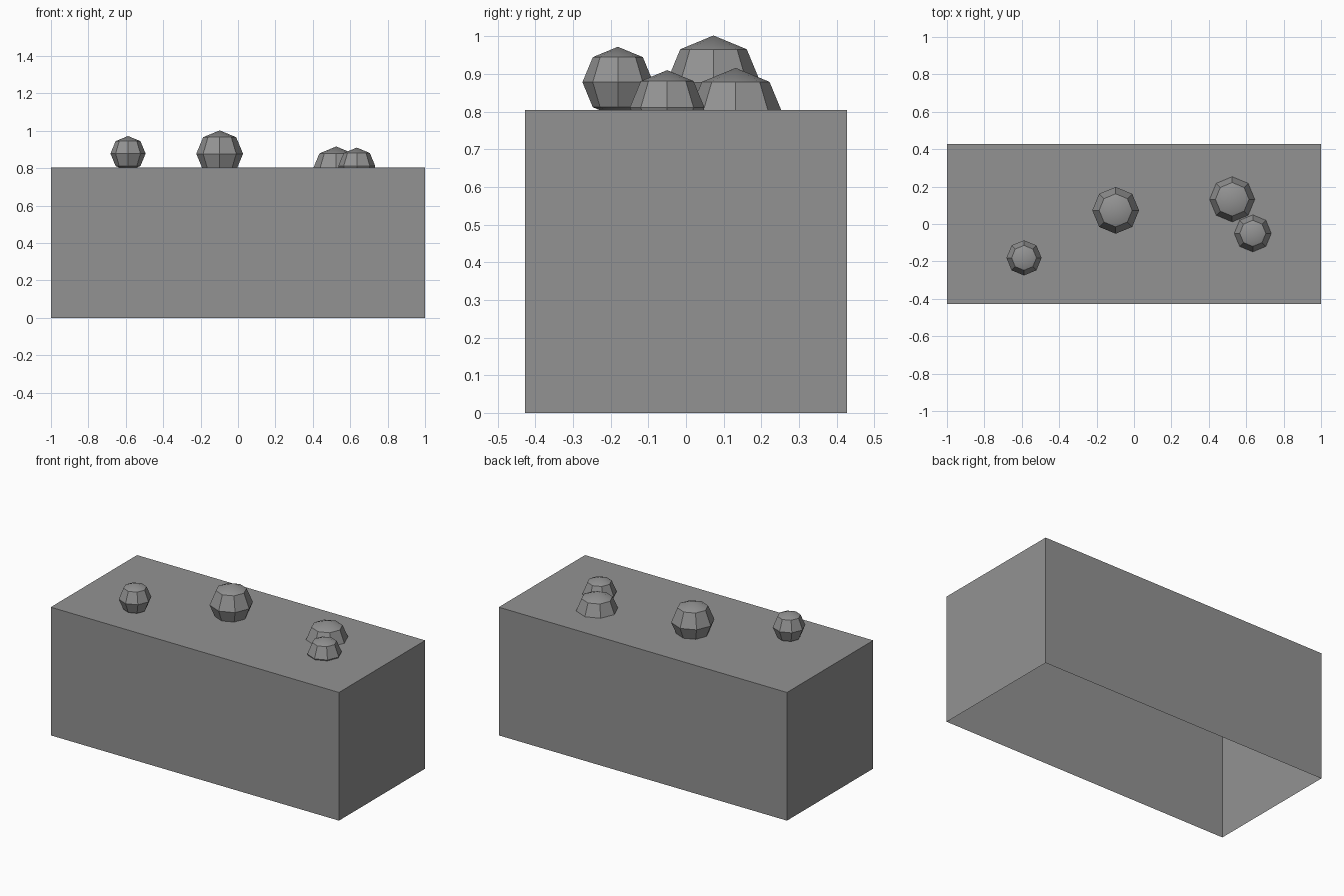
import bpy
import bmesh
import math

cube = bpy.data.objects.get("Cube")
if cube:
    bpy.data.objects.remove(cube, do_unlink=True)

# Single grey material
grey = bpy.data.materials.new("plain_grey")
grey.use_nodes = True
colour = (0.29, 0.29, 0.29, 1)
grey.diffuse_color = colour
grey.node_tree.nodes["Principled BSDF"].inputs["Base Color"].default_value = colour

LENGTH, DEPTH, HEIGHT = 2.0, 0.855, 0.804


def finish(name, bm, location):
    mesh = bpy.data.meshes.new(name)
    bm.to_mesh(mesh)
    bm.free()
    mesh.materials.append(grey)
    obj = bpy.data.objects.new(name, mesh)
    obj.location = location
    bpy.context.collection.objects.link(obj)
    return obj


# Block: thin shell, open underneath
bm = bmesh.new()
bmesh.ops.create_cube(bm, size=1)
bmesh.ops.scale(bm, vec=(LENGTH, DEPTH, HEIGHT), verts=bm.verts)
bottom = [f for f in bm.faces if f.normal.z < -0.5]
bmesh.ops.delete(bm, geom=bottom, context="FACES_ONLY")
finish("block", bm, (0, 0, HEIGHT / 2))

# Faceted balls, partly sunk into the top of the block
balls = {
    "small_ball": (-0.588, -0.181, 0.878, 0.094),
    "large_ball": (-0.098, 0.073, 0.877, 0.125),
    "sunken_large_ball": (0.525, 0.132, 0.789, 0.127),
    "sunken_small_ball": (0.635, -0.05, 0.811, 0.099),
}
for name, (x, y, z, radius) in balls.items():
    bm = bmesh.new()
    bmesh.ops.create_uvsphere(bm, u_segments=8, v_segments=4, radius=radius)
    ball = finish(name, bm, (x, y, z))
    bpy.ops.object.select_all(action="DESELECT")
    ball.select_set(True)
    bpy.context.view_layer.objects.active = ball
    bpy.ops.object.shade_smooth_by_angle(angle=math.radians(30))
